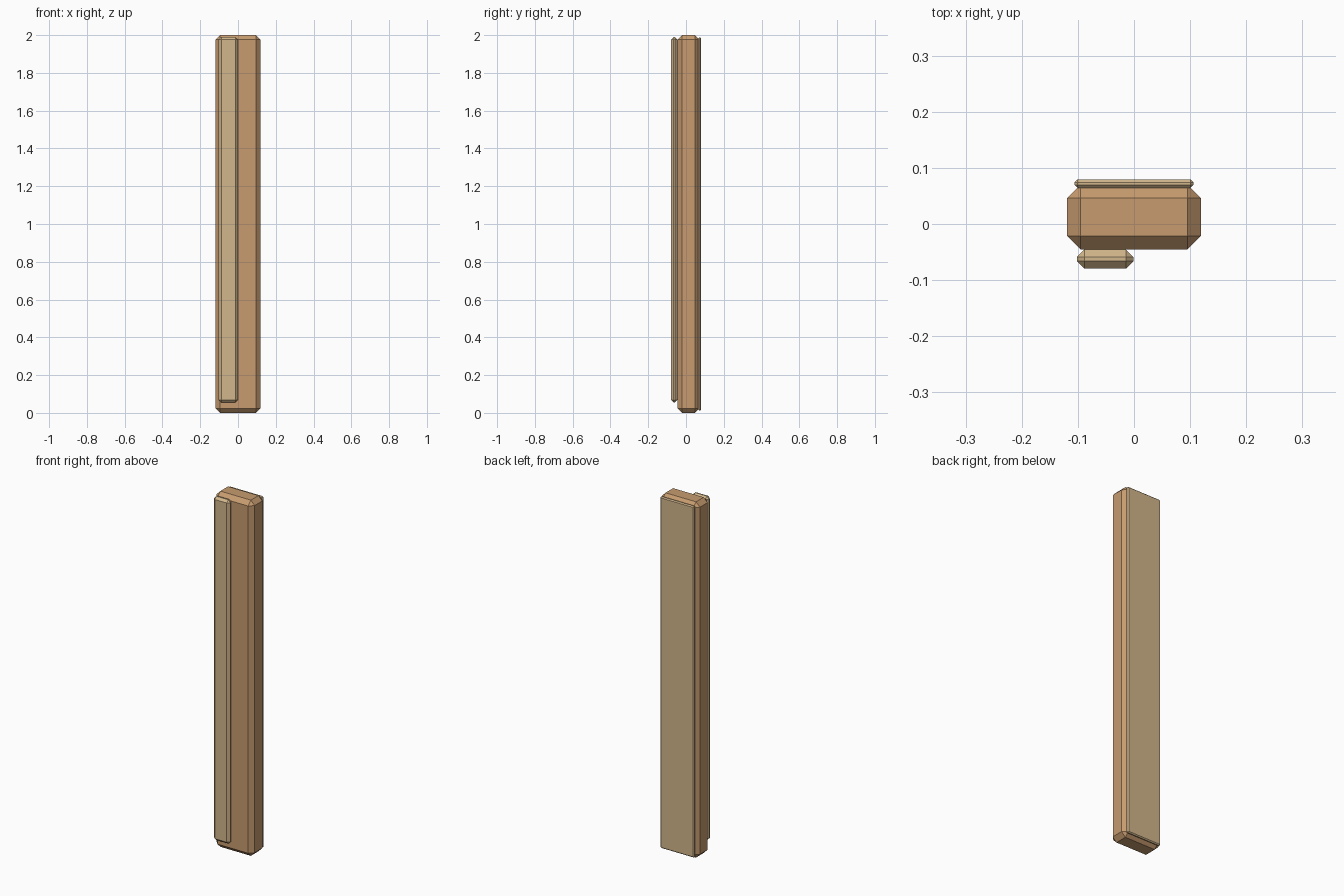
import bpy, bmesh
from mathutils import Vector

if "Cube" in bpy.data.objects:
    bpy.data.objects.remove(bpy.data.objects["Cube"])


def material(name, color):
    m = bpy.data.materials.new(name)
    m.diffuse_color = (*color, 1)
    m.use_nodes = True
    m.node_tree.nodes["Principled BSDF"].inputs["Base Color"].default_value = m.diffuse_color
    return m


def chamfered_box(name, lo, hi, bevel, mat):
    """Box between two corners with a single-segment chamfer on every edge."""
    lo, hi = Vector(lo), Vector(hi)
    bm = bmesh.new()
    bmesh.ops.create_cube(bm, size=1)
    for v in bm.verts:
        v.co = Vector(a + (c + 0.5) * (b - a) for a, b, c in zip(lo, hi, v.co))
    bmesh.ops.bevel(bm, geom=bm.edges[:], offset=bevel, offset_type='OFFSET',
                    segments=1, affect='EDGES', profile=0.5)
    me = bpy.data.meshes.new(name)
    bm.to_mesh(me)
    bm.free()
    me.materials.append(mat)
    ob = bpy.data.objects.new(name, me)
    bpy.context.collection.objects.link(ob)
    return ob


wood = material("wood", (0.57, 0.33, 0.16))
light_wood = material("light_wood", (0.65, 0.47, 0.26))

# Main upright
chamfered_box("post", (-0.119, -0.0455, 0), (0.119, 0.0705, 2), 0.024, wood)
# Thin panel on the back
chamfered_box("back_panel", (-0.106, 0.064, 0.012), (0.106, 0.0795, 1.988), 0.0055, light_wood)
# Off-centre strip on the front
chamfered_box("front_strip", (-0.102, -0.0795, 0.056), (-0.001, -0.0455, 1.99), 0.0134, light_wood)
